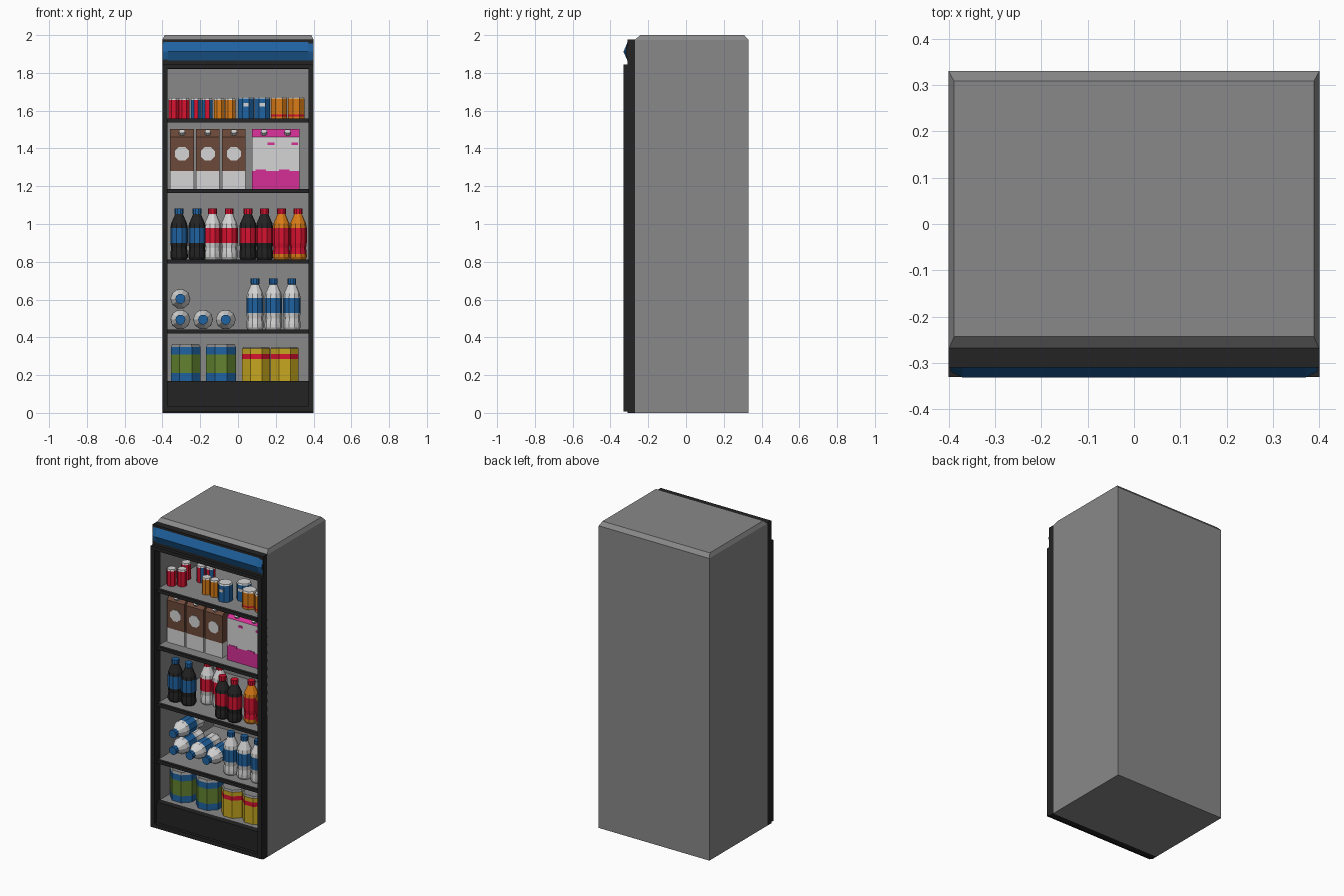
import bpy, bmesh, math
from mathutils import Vector

if "Cube" in bpy.data.objects:
    bpy.data.objects.remove(bpy.data.objects["Cube"])

COLOURS = {
    "grey": (0.25, 0.25, 0.25), "white": (0.66, 0.66, 0.66),
    "black": (0.017, 0.017, 0.017), "blue": (0.014, 0.125, 0.36),
    "red": (0.68, 0.006, 0.03), "brown": (0.15, 0.068, 0.042),
    "pink": (0.66, 0.028, 0.3), "orange": (0.7, 0.2, 0.008),
    "green": (0.125, 0.225, 0.03), "yellow": (0.57, 0.39, 0.014),
}
MATS = {}
for key, rgb in COLOURS.items():
    m = bpy.data.materials.new(key)
    m.use_nodes = True
    m.diffuse_color = (*rgb, 1)
    m.node_tree.nodes["Principled BSDF"].inputs["Base Color"].default_value = (*rgb, 1)
    MATS[key] = m


def finish(name, bm, used, loc=(0, 0, 0), rot=(0, 0, 0)):
    bmesh.ops.recalc_face_normals(bm, faces=bm.faces)
    mesh = bpy.data.meshes.new(name)
    bm.to_mesh(mesh)
    bm.free()
    for key in used:
        mesh.materials.append(MATS[key])
    ob = bpy.data.objects.new(name, mesh)
    ob.location, ob.rotation_euler = loc, rot
    bpy.context.collection.objects.link(ob)
    return ob


def loft_mesh(rings, bands, caps):
    """Bridge equal rings; a band is one colour or a tuple cycled round the sides."""
    bm = bmesh.new()
    used = []

    def paint(face, key):
        if key not in used:
            used.append(key)
        face.material_index = used.index(key)

    rows = [[bm.verts.new(p) for p in ring] for ring in rings]
    n = len(rows[0])
    for low, high, band in zip(rows, rows[1:], bands):
        for i in range(n):
            j = (i + 1) % n
            key = band if isinstance(band, str) else band[i % len(band)]
            paint(bm.faces.new((low[i], low[j], high[j], high[i])), key)
    for row, key in zip((rows[0], rows[-1]), caps):
        paint(bm.faces.new(row), key)
    return bm, used


def loft(name, rings, bands, caps, loc=(0, 0, 0), rot=(0, 0, 0)):
    return finish(name, *loft_mesh(rings, bands, caps), loc, rot)


def rect(hx, y0, y1, z):
    return [(-hx, y0, z), (hx, y0, z), (hx, y1, z), (-hx, y1, z)]


def box(name, x0, x1, y0, y1, z0, z1, key):
    hx = (x1 - x0) / 2
    return loft(name, [rect(hx, y0, y1, z0), rect(hx, y0, y1, z1)], [key], (key, key),
                ((x0 + x1) / 2, 0, 0))


def lathe(name, profile, bands, caps, loc, sides=8, rot=(0, 0, 0)):
    rings = []
    for r, z in profile:
        angles = [(i + 0.5) * math.tau / sides for i in range(sides)]
        rings.append([(r * math.sin(a), -r * math.cos(a), z) for a in angles])
    return loft(name, rings, bands, caps, loc, rot)


def frame(name, outer, inner, y0, y1, key):
    """Rectangular ring; outer and inner are (half width, bottom, top)."""
    def ring(size, y):
        hx, lo, hi = size
        return [(-hx, y, lo), (hx, y, lo), (hx, y, hi), (-hx, y, hi)]
    bm = bmesh.new()
    loops = [ring(outer, y0), ring(outer, y1), ring(inner, y1), ring(inner, y0)]
    rows = [[bm.verts.new(p) for p in pts] for pts in loops]
    for k in range(4):
        a, b = rows[k], rows[(k + 1) % 4]
        for i in range(4):
            j = (i + 1) % 4
            bm.faces.new((a[i], a[j], b[j], b[i]))
    return finish(name, bm, [key])


# Cabinet shell with chamfered top and a cavity pushed in from the front
bm, used = loft_mesh([rect(0.4, -0.27, 0.33, 0), rect(0.4, -0.27, 0.33, 1.975),
                      rect(0.388, -0.243, 0.308, 2)], ["grey", "grey"], ("grey", "grey"))
bm.normal_update()
front = min(bm.faces, key=lambda f: f.calc_center_median().y)
bmesh.ops.inset_region(bm, faces=[front], thickness=0.02)
for v in front.verts:
    v.co.x = math.copysign(0.372, v.co.x)
    v.co.z = 1.82 if v.co.z > 1 else 0.17
pushed = bmesh.ops.extrude_face_region(bm, geom=[front])
for v in pushed["geom"]:
    if isinstance(v, bmesh.types.BMVert):
        v.co.y = 0.28
if front.is_valid:
    bm.faces.remove(front)
finish("cabinet", bm, used)

# Front frame, raised door rim and sign
frame("front_frame", (0.4, 0, 1.978), (0.372, 0.17, 1.82), -0.31, -0.268, "black")
frame("door_rim", (0.4, 0.008, 1.845), (0.372, 0.035, 1.822), -0.33, -0.31, "black")
sign = [[(x, -0.308, 1.967), (x, y, 1.912), (x, -0.308, 1.86)]
        for x, y in ((-0.396, -0.318), (-0.37, -0.331), (0.37, -0.331), (0.396, -0.318))]
loft("sign", sign, ["blue"] * 3, ("black", "black"))

# Shelves with dark front lips
SHELVES = [0.17, 0.441, 0.812, 1.185, 1.558]
for z in SHELVES[1:]:
    box("shelf", -0.372, 0.372, -0.285, 0.28, z - 0.02, z, "grey")
    box("shelf_lip", -0.372, 0.372, -0.305, -0.285, z - 0.021, z + 0.001, "black")


def can(name, x, y, z, r, h, bands, heights, lid="grey"):
    """Straight can with coloured bands and a narrowed lid."""
    profile = [(r, 0)] + [(r, t) for t in heights] + [(r * 0.9, h)]
    lathe(name, profile, bands + [lid], (lid, lid), (x, y, z))


def bottle(name, x, y, z, body, label, cap, r=0.046, base=None, lying=False):
    profile = [(r * 0.85, 0), (r, 0.012), (r, 0.03), (r * 0.92, 0.06), (r, 0.088), (r, 0.168),
               (r * 0.92, 0.19), (r * 0.45, 0.24), (r * 0.5, 0.242), (r * 0.5, 0.27)]
    low = base or body
    bands = [body, body, low, low, label, body, body, cap, cap]
    lathe(name, profile, bands, (body, cap), (x, y, z), 10,
          (math.pi / 2 if lying else 0, 0, 0))


# Bottom shelf: large tins
for x in (-0.277, -0.09):
    can("green_tin", x, -0.16, SHELVES[0], 0.085, 0.195,
        ["blue", "green", "blue"], [0.042, 0.14, 0.18])
for x in (0.096, 0.247):
    can("yellow_tin", x, -0.17, SHELVES[0], 0.08, 0.18,
        ["yellow", "red", "yellow"], [0.115, 0.143, 0.17])

# Second shelf: stacked and standing water bottles
for x, z in ((-0.305, 0.604), (-0.305, 0.494), (-0.185, 0.494), (-0.065, 0.494)):
    bottle("lying_bottle", x, 0.03, z, "white", "blue", "blue", 0.053, lying=True)
for x in (0.09, 0.187, 0.285):
    bottle("water_bottle", x, -0.2, SHELVES[1], "white", "blue", "blue")

# Third shelf: soft drink bottles
for name, xs, y, body, label, cap, base in (
        ("blue_label_bottle", (-0.312, -0.217), -0.2, "black", "blue", "blue", None),
        ("white_bottle", (-0.135, -0.047), -0.12, "white", "red", "red", None),
        ("red_label_bottle", (0.053, 0.14), -0.235, "black", "red", "red", None),
        ("orange_bottle", (0.23, 0.318), -0.19, "orange", "red", "red", "red")):
    for x in xs:
        bottle(name, x, y, SHELVES[2], body, label, cap, base=base)


# Fourth shelf: gabled cartons
def carton(name, x, low, mid, top):
    y, d, h, z = -0.22, 0.13, 0.063, SHELVES[3]
    levels = [(0, y, y + d), (0.095, y, y + d), (0.275, y, y + d),
              (0.318, y + 0.05, y + 0.08)]
    loft(name, [rect(h, a, b, t) for t, a, b in levels], [low, mid, top], (low, top), (x, 0, z))
    lathe("carton_cap", [(0.017, 0), (0.017, 0.02)], ["white"], ("white", "white"),
          (x, y + 0.022, z + 0.291), rot=(math.radians(40), 0, 0))


for x in (-0.297, -0.16, -0.022):
    carton("brown_carton", x, "white", "brown", "brown")
    lathe("carton_badge", [(0.04, 0), (0.04, 0.004)], ["white"], ("white", "white"),
          (x, -0.219, 1.372), rot=(math.pi / 2, 0, 0))
for x in (0.137, 0.263):
    carton("pink_carton", x, "pink", "white", "pink")
    box("carton_stripe", x + 0.02, x + 0.055, -0.223, -0.219, 1.418, 1.432, "pink")
    box("carton_wave", x - 0.045, x + 0.01, -0.223, -0.219, 1.275, 1.288, "pink")

# Top shelf: small and large drink cans
for name, spots, colours in (
        ("red_can", ((-0.34, -0.2), (-0.285, -0.17), (-0.32, -0.08)), "red"),
        ("striped_can", ((-0.222, -0.06), (-0.163, -0.05)), ("blue", "red")),
        ("orange_can", ((-0.1, -0.18), (-0.041, -0.18)), "orange")):
    for x, y in spots:
        can(name, x, y, SHELVES[4], 0.03, 0.108, [colours], [0.098], "white")
for x, y in ((0.042, -0.19), (0.128, -0.12)):
    can("blue_can", x, y, SHELVES[4], 0.045, 0.115, ["blue"], [0.106], "white")
    box("can_badge", x - 0.014, x + 0.014, y - 0.044, y - 0.041, 1.622, 1.64, "white")
for x in (0.217, 0.308):
    can("large_orange_can", x, -0.19, SHELVES[4], 0.047, 0.115,
        ["orange", "red", "orange"], [0.012, 0.022, 0.106], "white")
